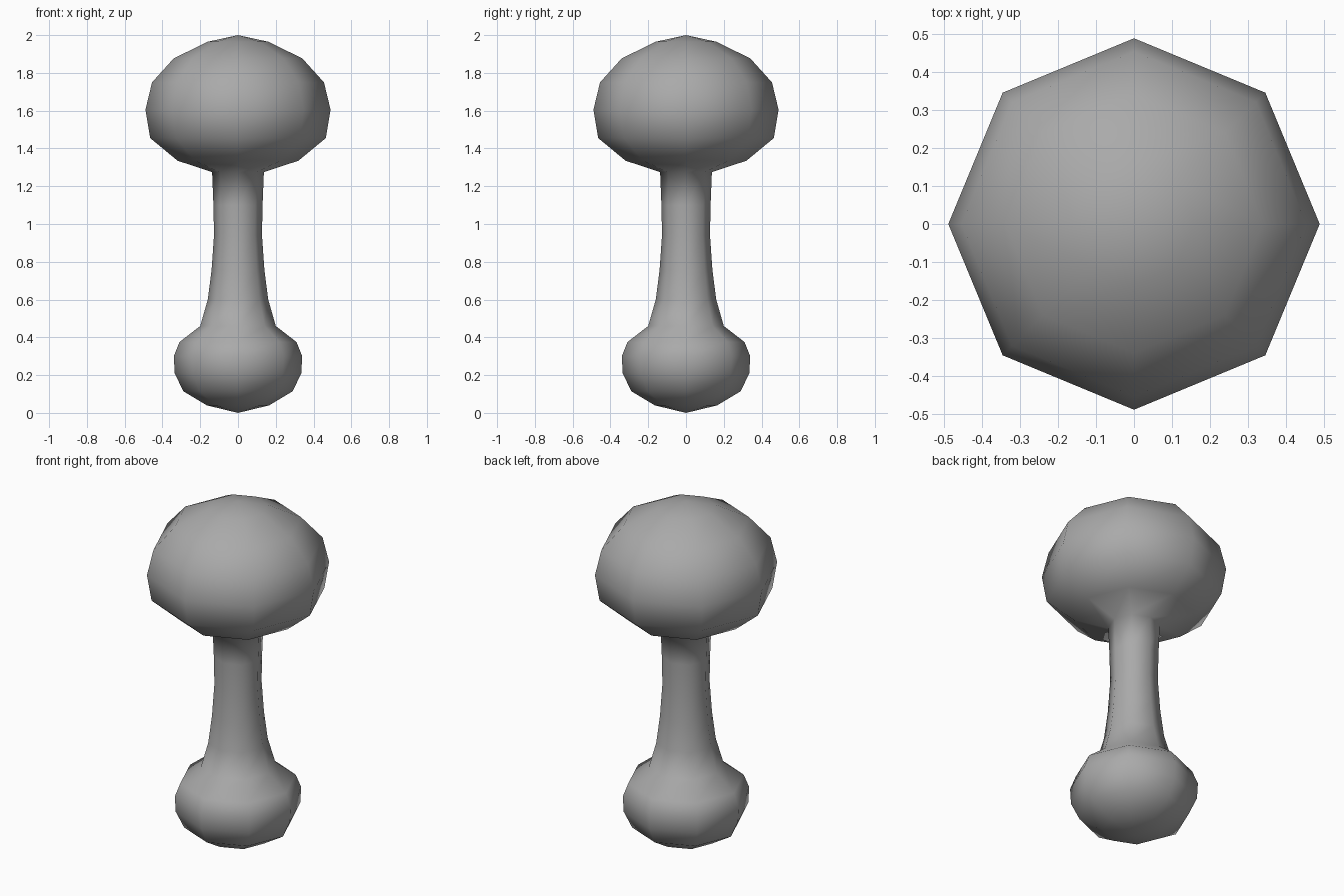
import bpy, bmesh
from math import pi, sin, cos

if "Cube" in bpy.data.objects:
    bpy.data.objects.remove(bpy.data.objects["Cube"], do_unlink=True)

SIDES = 8

grey = bpy.data.materials.new("plain grey")
grey.use_nodes = True
colour = (0.4, 0.4, 0.4, 1)
grey.diffuse_color = colour
grey.node_tree.nodes["Principled BSDF"].inputs["Base Color"].default_value = colour


def lathe(name, bottom, profile, top):
    """Turn (radius, height) rings about z and close both ends with a point."""
    bm = bmesh.new()
    rings = [[bm.verts.new((r * cos(2 * pi * i / SIDES), r * sin(2 * pi * i / SIDES), z))
              for i in range(SIDES)] for r, z in profile]
    low, high = bm.verts.new((0, 0, bottom)), bm.verts.new((0, 0, top))
    for i in range(SIDES):
        j = (i + 1) % SIDES
        bm.faces.new((low, rings[0][j], rings[0][i]))
        bm.faces.new((high, rings[-1][i], rings[-1][j]))
        for a, b in zip(rings, rings[1:]):
            bm.faces.new((a[i], a[j], b[j], b[i]))
    for face in bm.faces:
        face.smooth = True
    mesh = bpy.data.meshes.new(name)
    bm.to_mesh(mesh)
    bm.free()
    mesh.materials.append(grey)
    obj = bpy.data.objects.new(name, mesh)
    bpy.context.collection.objects.link(obj)
    return obj


# Rounded foot, slender stem and wide knob in one continuous turned surface
foot = [(0.165, 0.04), (0.29, 0.115), (0.335, 0.21), (0.34, 0.3), (0.31, 0.375)]
stem = [(0.2, 0.46), (0.16, 0.6), (0.14, 0.755), (0.127, 0.94), (0.13, 1.1), (0.137, 1.275)]
knob = [(0.32, 1.335), (0.465, 1.455), (0.49, 1.605), (0.455, 1.75), (0.34, 1.877), (0.16, 1.965)]
lathe("turned_handle", 0, foot + stem + knob, 2)
